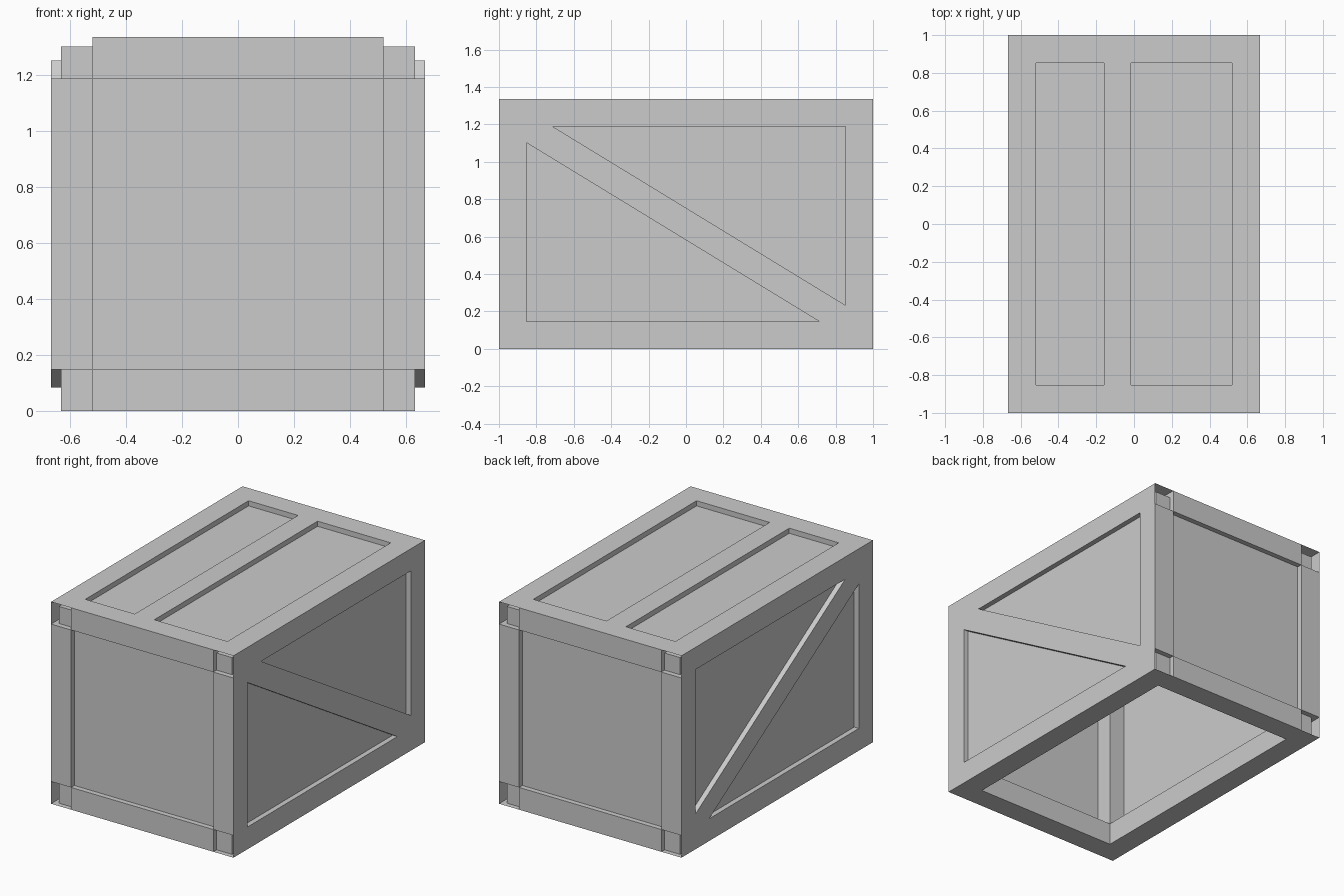
import bpy, bmesh, math
from mathutils import Matrix

if "Cube" in bpy.data.objects:
    bpy.data.objects.remove(bpy.data.objects["Cube"])

X, Y, H = 0.667, 1.0, 1.335   # half width, half length, height
B = 0.147                     # beam thickness
D = 0.034                     # panel recess depth


def block(name, lo, hi, open_axis=None, open_sides=(-1, 1), rot=0.0):
    """Box between two corners; faces along open_axis are left off."""
    bm = bmesh.new()
    bmesh.ops.create_cube(bm, size=1)
    if open_axis is not None:
        gone = [f for f in bm.faces
                if any(f.normal[open_axis] * s > 0.9 for s in open_sides)]
        bmesh.ops.delete(bm, geom=gone, context='FACES')
    size = [b - a for a, b in zip(lo, hi)]
    mid = [(a + b) / 2 for a, b in zip(lo, hi)]
    bmesh.ops.scale(bm, vec=size, verts=bm.verts)
    bmesh.ops.transform(bm, matrix=Matrix.Translation(mid) @ Matrix.Rotation(rot, 4, 'X'),
                        verts=bm.verts)
    me = bpy.data.meshes.new(name)
    bm.to_mesh(me)
    bm.free()
    ob = bpy.data.objects.new(name, me)
    bpy.context.collection.objects.link(ob)
    return ob


def span(side, outer, depth):
    """Range of given depth inward from the outer face on one side."""
    return sorted((side * outer, side * (outer - depth)))


# recessed panel shell, open at the bottom
block("panel_shell", (-X + D, -Y + D, 0), (X - D, Y - D, H - D), 2, (-1,))

levels = {"bottom": (0, B), "top": (H - B, H)}
for sx, xn in ((-1, "left"), (1, "right")):
    x0, x1 = span(sx, X, B)
    # long open-ended beams
    for zn, (z0, z1) in levels.items():
        block(f"{zn}_{xn}_beam", (x0, -Y, z0), (x1, Y, z1), 1)
    # corner posts
    for sy, yn in ((-1, "front"), (1, "back")):
        y0, y1 = span(sy, Y, B)
        block(f"{yn}_{xn}_post", (x0, y0, B), (x1, y1, H - B), 2)
    # diagonal side braces
    b0, b1 = span(sx, X, D)
    block(f"{xn}_diagonal_brace", (b0, -1.0, H / 2 - B / 2), (b1, 1.0, H / 2 + B / 2),
          rot=-math.radians(31.4))

# short cross rails at the front and back
for sy, yn in ((-1, "front"), (1, "back")):
    y0, y1 = span(sy, Y, B)
    for zn, (z0, z1) in levels.items():
        block(f"{yn}_{zn}_rail", (-X + B, y0, z0), (X - B, y1, z1), 0)

# off-centre lid batten
block("lid_batten", (-0.158, -Y + B, H - D), (-0.015, Y - B, H), 1)
